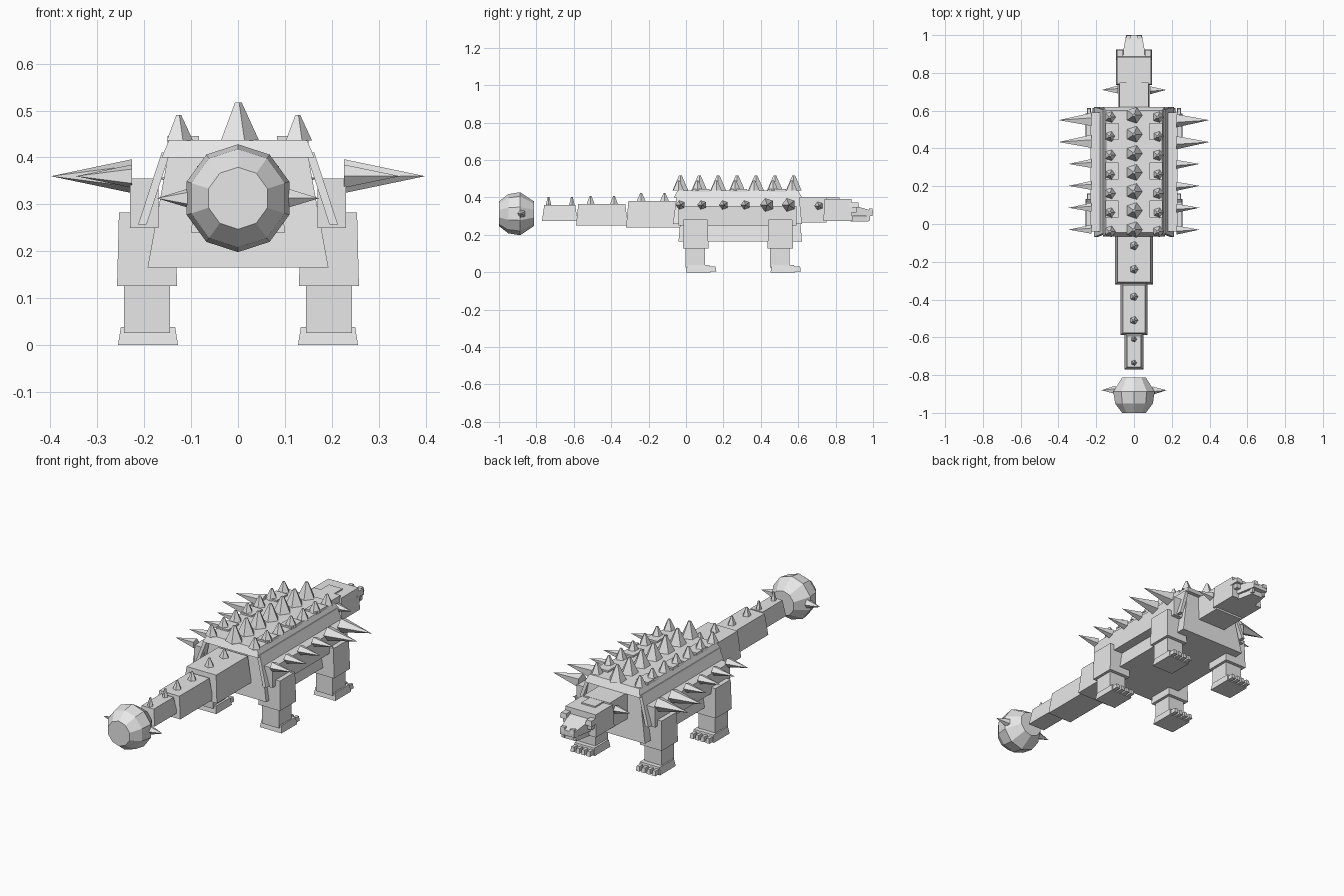
import bpy, bmesh
from math import pi
from mathutils import Matrix, Vector

if "Cube" in bpy.data.objects:
    bpy.data.objects.remove(bpy.data.objects["Cube"])

grey = bpy.data.materials.new("stone grey")
grey.use_nodes = True
grey.diffuse_color = (0.8, 0.8, 0.8, 1)
grey.node_tree.nodes["Principled BSDF"].inputs["Base Color"].default_value = (0.8, 0.8, 0.8, 1)


def finish(name, bm):
    bmesh.ops.recalc_face_normals(bm, faces=bm.faces)
    me = bpy.data.meshes.new(name)
    bm.to_mesh(me)
    bm.free()
    me.materials.append(grey)
    ob = bpy.data.objects.new(name, me)
    bpy.context.collection.objects.link(ob)
    return ob


def block(name, x, y, z, top=(0, 0)):
    """Box between (min, max) pairs whose top is inset by top=(dx, dy)."""
    bm = bmesh.new()
    bmesh.ops.create_cube(bm, size=1)
    mid = [sum(p) / 2 for p in (x, y, z)]
    size = [p[1] - p[0] for p in (x, y, z)]
    for v in bm.verts:
        inset = top if v.co.z > 0 else (0, 0)
        v.co = Vector((mid[0] + v.co.x * (size[0] - 2 * inset[0]),
                       mid[1] + v.co.y * (size[1] - 2 * inset[1]),
                       mid[2] + v.co.z * size[2]))
    return finish(name, bm)


def spike(name, base, direction, length, radius, tip=0.0):
    """Five-sided spike."""
    bm = bmesh.new()
    d = Vector(direction)
    rot = d.to_track_quat('Z', 'Y').to_matrix().to_4x4()
    move = Matrix.Translation(Vector(base) + d * length / 2)
    bmesh.ops.create_cone(bm, cap_ends=True, segments=5, radius1=radius, radius2=tip,
                          depth=length, matrix=move @ rot @ Matrix.Rotation(pi / 2, 4, 'Z'))
    return finish(name, bm)


def span(s, a, b):
    return tuple(sorted((s * a, s * b)))


SIDES = ((1, "left"), (-1, "right"))

# Trunk and back plate
block("trunk", (-0.193, 0.193), (-0.04, 0.62), (0.165, 0.40), (0.043, 0.02))
block("back_plate", (-0.163, 0.163), (-0.065, 0.62), (0.40, 0.437), (0.016, 0.02))

# Sloping flank armour, flank ledges, pads on the back
for s, side in SIDES:
    bm = bmesh.new()
    ring = [(0.145, 0.41), (0.163, 0.41), (0.213, 0.257), (0.195, 0.257)]
    ends = [[bm.verts.new((s * x, y + (out if z < 0.3 else 0), z)) for x, z in ring]
            for y, out in ((-0.05, -0.02), (0.605, 0.015))]
    for e in ends:
        bm.faces.new(e)
    for i in range(4):
        j = (i + 1) % 4
        bm.faces.new((ends[0][i], ends[0][j], ends[1][j], ends[1][i]))
    finish(side + "_flank_armour", bm)
    block(side + "_flank_ledge", span(s, 0.17, 0.23), (-0.04, 0.59), (0.25, 0.355))
    for i, y in enumerate((0.08, 0.28, 0.49)):
        block(f"{side}_back_pad_{i}", span(s, 0.083, 0.15), (y - 0.045, y + 0.045), (0.43, 0.446))

# Spikes on the back in three rows
for i in range(7):
    y = -0.03 + i * 0.101
    spike(f"centre_back_spike_{i}", (0, y, 0.436), (0, 0, 1), 0.081, 0.045, 0.008)
    for s, side in SIDES:
        spike(f"{side}_back_spike_{i}", (s * 0.127, y - 0.01, 0.436), (0, 0, 1), 0.054, 0.031, 0.006)

# Spikes along the flanks
for i in range(6):
    y = -0.03 + i * 0.116
    big = i > 3
    for s, side in SIDES:
        spike(f"{side}_flank_spike_{i}", (s * 0.226, y, 0.36), (s, 0, 0),
              0.173 if big else 0.12, 0.038 if big else 0.026)

# Legs, feet and toes
for s, side in SIDES:
    for y, end in ((0, "tail_end"), (0.452, "head_end")):
        n = f"{side}_{end}_"
        block(n + "upper_leg", span(s, 0.13, 0.258), (y - 0.016, y + 0.12), (0.126, 0.282), (0.004, 0.004))
        block(n + "lower_leg", span(s, 0.145, 0.243), (y - 0.004, y + 0.102), (0.025, 0.13))
        block(n + "foot", span(s, 0.128, 0.256), (y + 0.0, y + 0.132), (0, 0.038), (0.006, 0.006))
        for i in range(4):
            x = 0.146 + i * 0.031
            block(f"{n}toe_{i}", span(s, x - 0.011, x + 0.011), (y + 0.125, y + 0.162),
                  (0.005, 0.03), (0.003, 0.004))

# Tail segments with upright spikes
tail = [(0.10, -0.32, -0.03, 0.24, 0.382, (-0.115, -0.24), 0.025),
        (0.072, -0.588, -0.312, 0.25, 0.365, (-0.385, -0.51), 0.023),
        (0.049, -0.77, -0.58, 0.275, 0.36, (-0.61, -0.735), 0.016)]
for i, (w, y0, y1, z0, z1, spots, r) in enumerate(tail):
    block(f"tail_segment_{i}", (-w, w), (y0, y1), (z0, z1), (0.013, 0.012))
    for j, y in enumerate(spots):
        spike(f"tail_spike_{i}_{j}", (0, y, z1 - 0.003), (0, 0, 1), 0.046, r, 0.005)

# Tail club: faceted barrel along y
bm = bmesh.new()
rings = []
for y, r in ((-1, 0.066), (-0.95, 0.105), (-0.887, 0.115), (-0.813, 0.066)):
    m = Matrix.Translation((0, y, 0.313)) @ Matrix.Rotation(pi / 2, 4, 'X')
    rings.append(bmesh.ops.create_circle(bm, segments=10, radius=r, matrix=m)["verts"])
for a, b in zip(rings, rings[1:]):
    for i in range(10):
        j = (i + 1) % 10
        bm.faces.new((a[i], a[j], b[j], b[i]))
bm.faces.new(rings[0])
bm.faces.new(rings[-1])
finish("tail_club", bm)
for s, side in SIDES:
    spike(side + "_club_spike", (s * 0.098, -0.88, 0.313), (s, 0, 0), 0.075, 0.024)

# Neck and head
block("neck", (-0.083, 0.083), (0.59, 0.75), (0.265, 0.40), (0.006, 0))
block("head", (-0.094, 0.094), (0.735, 0.89), (0.275, 0.392), (0.005, 0.005))
block("head_pad", (-0.04, 0.04), (0.74, 0.82), (0.385, 0.399))

# Snout narrows forward, with a thinner jaw below
for name, w0, w1, y1, low, high, drop in (("snout", 0.064, 0.042, 0.998, 0.3, 0.362, 0.034),
                                          ("jaw", 0.056, 0.036, 0.975, 0.272, 0.298, 0.0)):
    ob = block(name, (-w0, w0), (0.88, y1), (low, high))
    for v in ob.data.vertices:
        if v.co.y > 0.95:
            v.co.x *= w1 / w0
            if v.co.z > low + 0.01:
                v.co.z -= drop

for s, side in SIDES:
    block(side + "_brow", span(s, 0.055, 0.094), (0.87, 0.925), (0.345, 0.372), (0.004, 0.004))
    block(side + "_eye", span(s, 0.06, 0.084), (0.885, 0.912), (0.32, 0.346))
    block(side + "_nostril", span(s, 0.014, 0.042), (0.975, 1.0), (0.318, 0.34), (0.003, 0.003))
    block(side + "_tusk", span(s, 0.028, 0.042), (0.965, 0.985), (0.278, 0.305))
    spike(side + "_head_spike", (s * 0.085, 0.71, 0.355), (s, 0, 0), 0.085, 0.023)
